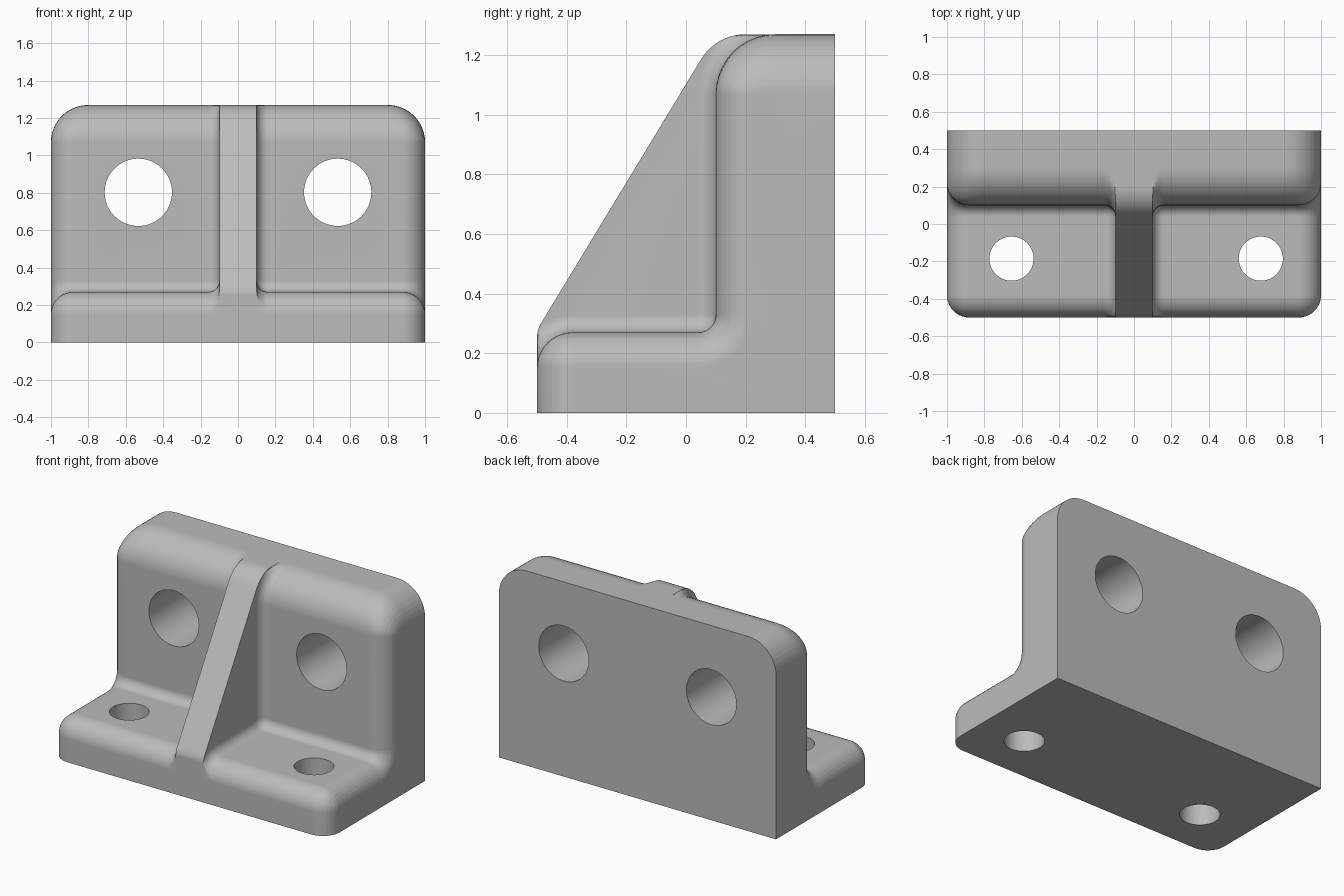
import bpy, bmesh
from math import sin, cos, radians, sqrt, pi

cube = bpy.data.objects.get("Cube")
if cube:
    bpy.data.objects.remove(cube, do_unlink=True)

# One grey material
grey = bpy.data.materials.new("light_grey")
grey.use_nodes = True
colour = (0.5, 0.5, 0.5, 1)
grey.diffuse_color = colour
grey.node_tree.nodes["Principled BSDF"].inputs["Base Color"].default_value = colour

# Main sizes
FRONT, BACK, WALL_Y = -0.5, 0.5, 0.1
BASE_Z, TOP_Z = 0.27, 1.27
EDGE, CORNER, FILLET, RIB = 0.12, 0.2, 0.06, 0.1
STEPS = 10


def new_object(name, bm):
    bmesh.ops.recalc_face_normals(bm, faces=bm.faces)
    mesh = bpy.data.meshes.new(name)
    bm.to_mesh(mesh)
    bm.free()
    mesh.materials.append(grey)
    ob = bpy.data.objects.new(name, mesh)
    bpy.context.collection.objects.link(ob)
    return ob


def loft(name, rings):
    """Closed solid through rings of equal point count."""
    bm = bmesh.new()
    loops = [[bm.verts.new(p) for p in ring] for ring in rings]
    n = len(loops[0])
    for a, b in zip(loops, loops[1:]):
        for i in range(n):
            j = (i + 1) % n
            bm.faces.new((a[i], a[j], b[j], b[i]))
    bm.faces.new(loops[0])
    bm.faces.new(loops[-1])
    return new_object(name, bm)


def arc(cy, cz, r, a0, a1):
    """Points on an arc in the side plane with their outward normals."""
    out = []
    for i in range(STEPS + 1):
        a = radians(a0 + (a1 - a0) * i / STEPS)
        out.append((cy + r * cos(a), cz + r * sin(a), cos(a), sin(a)))
    return out


# Rib outline: rounded toe, slope, rounded head
rib_edge = [p[:2] for p in arc(-0.4, 0.25, 0.1, 180, 148) + arc(0.2, 1.095, 0.175, 148, 90)]
rib_edge = [(FRONT, 0.1)] + rib_edge + [(0.35, TOP_Z)]


def room(y, z, ny, nz):
    """Distance from a point along its normal to the rib outline."""
    best = 1.0
    for (y0, z0), (y1, z1) in zip(rib_edge, rib_edge[1:]):
        my, mz = z0 - z1, y1 - y0
        length = sqrt(my * my + mz * mz)
        facing = (ny * my + nz * mz) / length
        if facing > 0.001:
            gap = ((y0 - y) * my + (z0 - z) * mz) / length - 0.002
            best = min(best, max(gap, 0) / facing)
    return best


# Side outline of the angle bracket, with normals
profile = [(BACK, 0, 0, 0), (FRONT, 0, -1, 0)]
profile += arc(FRONT + EDGE, BASE_Z - EDGE, EDGE, 180, 90)
inner = arc(WALL_Y - FILLET, BASE_Z + FILLET, FILLET, 270, 360)
profile += [(y, z, -ny, -nz) for y, z, ny, nz in inner]
profile += arc(WALL_Y + CORNER, TOP_Z - CORNER, CORNER, 180, 90)
profile += [(BACK, TOP_Z, 0, 1)]


def rounding(x, r):
    u = min(max(abs(x) - (1 - r), 0), r)
    return min(r - sqrt(r * r - u * u), r - 0.001)


def section(x):
    """Outline at x: shrinks at the ends, swells into the rib fillet."""
    u = min(max(RIB + FILLET - abs(x), 0), FILLET)
    swell = min(FILLET - sqrt(FILLET ** 2 - u * u), FILLET - 0.001)
    ring = []
    for y, z, ny, nz in profile:
        grow = min(swell, room(y, z, ny, nz)) if swell > 0 else 0
        dy = grow - rounding(x, EDGE)
        dz = grow - rounding(x, CORNER if z > 0.7 else EDGE)
        ring.append((x, y + ny * dy, z + nz * dz))
    return ring


stations = set()
for i in range(STEPS + 1):
    s = sin(pi / 2 * i / STEPS)
    for x in (1 - EDGE + EDGE * s, 1 - CORNER + CORNER * s, RIB + FILLET * (1 - s)):
        stations |= {round(x, 4), -round(x, 4)}
bracket = loft("bracket", [section(x) for x in sorted(stations)])

# Rib, very slightly inset to avoid coincident faces
outline = [(max(y, FRONT + 0.0006), min(z, TOP_Z - 0.0006)) for y, z in rib_edge] + [(0.35, 0.1)]
rib = loft("rib", [[(x, y, z) for y, z in outline] for x in (-RIB, RIB)])


def hole(name, centre, radius, upright):
    """Cylinder cutter along z (upright) or y."""
    rings = []
    for d in (-0.6, 0.6):
        ring = []
        for i in range(64):
            a = 2 * pi * i / 64
            u, v = radius * cos(a), radius * sin(a)
            off = (u, v, d * 0.6) if upright else (u, d, v)
            ring.append([c + o for c, o in zip(centre, off)])
        rings.append(ring)
    return loft(name, rings)


# Mounting holes
tools = [(rib, 'UNION')]
for x in (-0.533, 0.533):
    tools.append((hole("wall_hole", (x, 0.3, 0.803), 0.18, False), 'DIFFERENCE'))
for x in (-0.655, 0.678):
    tools.append((hole("base_hole", (x, -0.185, 0.13), 0.118, True), 'DIFFERENCE'))

bpy.ops.object.select_all(action='DESELECT')
bpy.context.view_layer.objects.active = bracket
bracket.select_set(True)
for tool, operation in tools:
    mod = bracket.modifiers.new(tool.name, 'BOOLEAN')
    mod.object, mod.operation, mod.solver = tool, operation, 'EXACT'
    bpy.ops.object.modifier_apply(modifier=mod.name)
    bpy.data.objects.remove(tool, do_unlink=True)

# Smooth rounds, crisp edges
bpy.ops.object.shade_smooth_by_angle(angle=radians(35))
weighted = bracket.modifiers.new("weighted_normals", 'WEIGHTED_NORMAL')
weighted.keep_sharp = True
